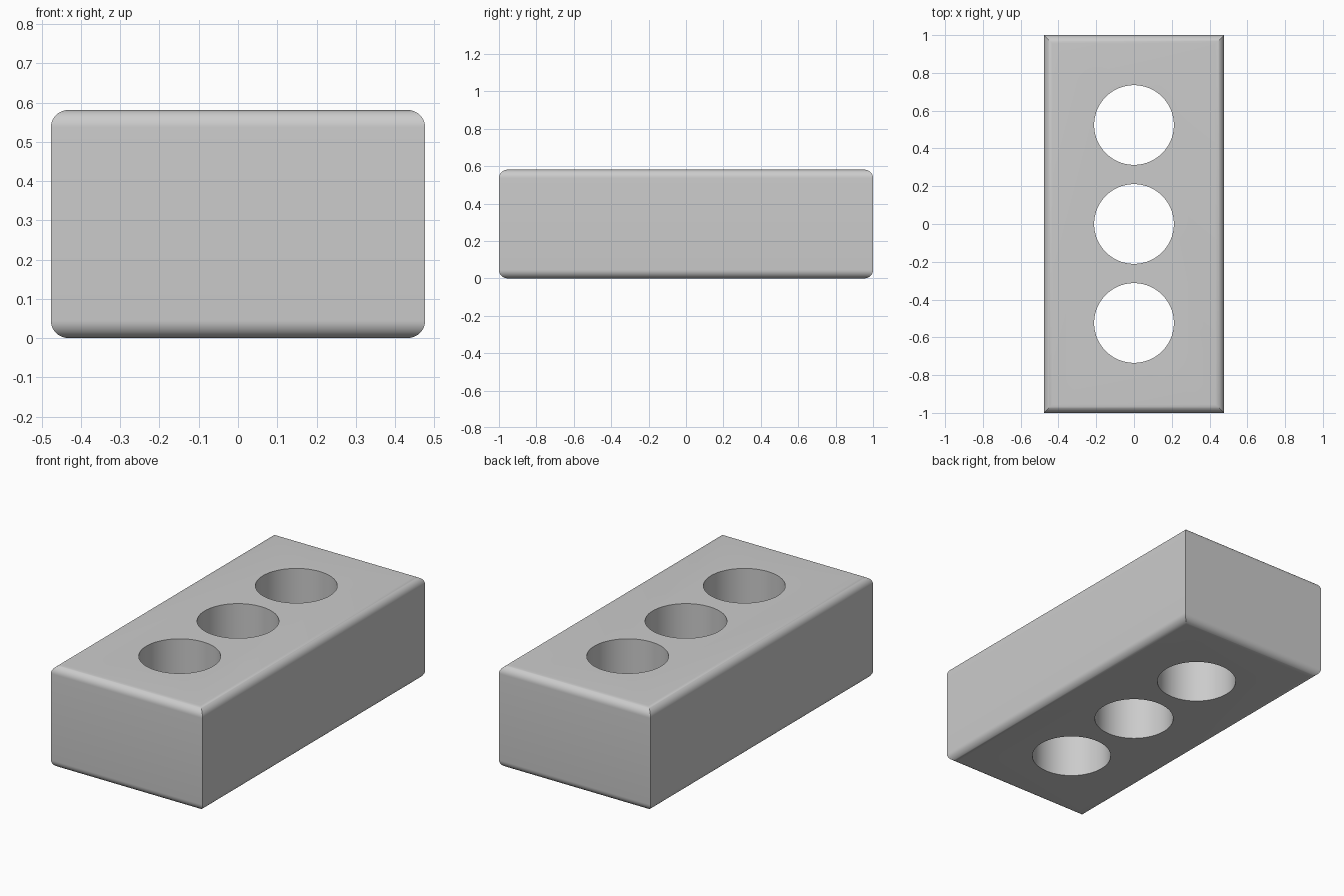
import bpy, bmesh
from math import sin, cos, pi, radians
from mathutils import Matrix

if "Cube" in bpy.data.objects:
    bpy.data.objects.remove(bpy.data.objects["Cube"])

HX, HY, H = 0.477, 1.0, 0.581   # half width, half length, height
R, STEPS = 0.045, 10            # edge rounding
HOLE_R, PITCH = 0.211, 0.524


def make_object(name, bm):
    mesh = bpy.data.meshes.new(name)
    bmesh.ops.recalc_face_normals(bm, faces=bm.faces)
    bm.to_mesh(mesh)
    bm.free()
    obj = bpy.data.objects.new(name, mesh)
    bpy.context.collection.objects.link(obj)
    return obj


# Block: stacked rectangles, rounded top and bottom edges with mitred corners
angles = [pi / 2 * i / STEPS for i in range(STEPS + 1)]
bottom = [(R - R * sin(a), R - R * cos(a)) for a in angles]
profile = bottom + [(inset, H - z) for inset, z in reversed(bottom)]

bm = bmesh.new()
rings = [[bm.verts.new((sx * (HX - i), sy * (HY - i), z))
          for sx, sy in ((-1, -1), (1, -1), (1, 1), (-1, 1))]
         for i, z in profile]
for low, high in zip(rings, rings[1:]):
    for k in range(4):
        n = (k + 1) % 4
        bm.faces.new((low[k], low[n], high[n], high[k]))
bm.faces.new(rings[0])
bm.faces.new(rings[-1])
brick = make_object("brick", bm)

# Three round through holes
bm = bmesh.new()
for k in (-1, 0, 1):
    bmesh.ops.create_cone(bm, cap_ends=True, segments=96, radius1=HOLE_R,
                          radius2=HOLE_R, depth=H + 0.4,
                          matrix=Matrix.Translation((0, k * PITCH, H / 2)))
cutter = make_object("hole_cutter", bm)
cutter.hide_render = True

cut = brick.modifiers.new("holes", 'BOOLEAN')
cut.operation = 'DIFFERENCE'
cut.solver = 'EXACT'
cut.object = cutter
bpy.context.view_layer.objects.active = brick
brick.select_set(True)
bpy.ops.object.modifier_apply(modifier=cut.name)
bpy.data.objects.remove(cutter, do_unlink=True)

# Smooth roundings and holes, sharp corners and rims
bpy.ops.object.shade_smooth_by_angle(angle=radians(30))
